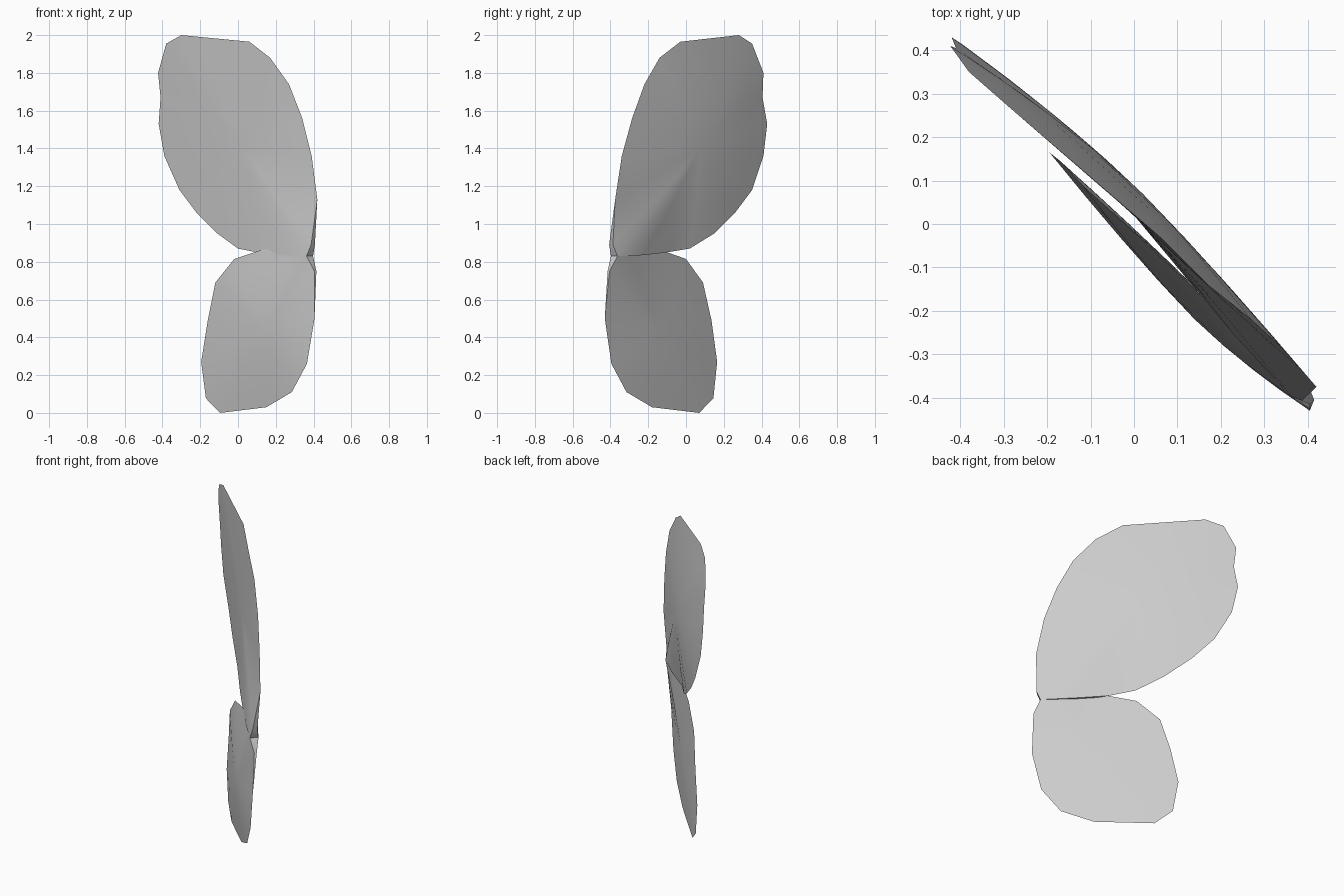
import bpy, bmesh

if "Cube" in bpy.data.objects:
    bpy.data.objects.remove(bpy.data.objects["Cube"])

grey = bpy.data.materials.new("soft grey")
grey.diffuse_color = (0.6, 0.6, 0.6, 1)
grey.use_nodes = True
grey.node_tree.nodes["Principled BSDF"].inputs["Base Color"].default_value = grey.diffuse_color


def wing(name, rim, centre, front_d, back_d):
    """Thin lens standing on the diagonal plane x + y = d.
    rim: (x, z, d, half gap); centre: (x, z)."""
    bm = bmesh.new()
    cx, cz = centre
    rims = []
    for side, mid in ((-1, front_d), (1, back_d)):
        # concentric rings, curving from the rim to the middle
        rings = []
        for t in (1, 0.75, 0.5, 0.25):
            ring = []
            for x, z, d, gap in rim:
                e = d + side * gap
                off = side * gap / 2 * t
                px = cx + (x - cx) * t + off
                dd = mid + (e - mid) * t ** 1.6
                ring.append(bm.verts.new((px, dd - px, cz + (z - cz) * t)))
            rings.append(ring)
        hub = bm.verts.new((cx, mid - cx, cz))
        n = len(rim)
        for i in range(n):
            j = (i + 1) % n
            for a, b in zip(rings, rings[1:]):
                bm.faces.new((a[i], a[j], b[j], b[i]))
            bm.faces.new((rings[-1][i], rings[-1][j], hub))
        rims.append(rings[0])
    # edge strip where the two skins part near the root
    for i in range(n):
        j = (i + 1) % n
        if rim[i][3] or rim[j][3]:
            bm.faces.new((rims[0][i], rims[0][j], rims[1][j], rims[1][i]))
    bmesh.ops.remove_doubles(bm, verts=bm.verts, dist=0.0005)
    bmesh.ops.recalc_face_normals(bm, faces=bm.faces)
    mesh = bpy.data.meshes.new(name)
    bm.to_mesh(mesh)
    bm.free()
    mesh.materials.append(grey)
    ob = bpy.data.objects.new(name, mesh)
    bpy.context.collection.objects.link(ob)
    bpy.ops.object.select_all(action='DESELECT')
    ob.select_set(True)
    bpy.context.view_layer.objects.active = ob
    bpy.ops.object.shade_smooth_by_angle(angle=0.8)


# large upper wing
wing("upper_wing", [
    (-0.30, 2.00, -0.02, 0), (0.06, 1.965, 0.03, 0), (0.17, 1.88, 0.03, 0),
    (0.27, 1.74, 0.05, 0), (0.34, 1.56, 0.055, 0), (0.39, 1.36, 0.05, 0),
    (0.42, 1.13, 0.045, 0), (0.397, 0.89, 0.0, 0.02), (0.38, 0.83, 0.0, 0.035),
    (0.24, 0.835, 0.0, 0.025), (0.10, 0.85, 0.0, 0.0), (0.00, 0.87, 0.02, 0),
    (-0.11, 0.95, 0.04, 0), (-0.22, 1.06, 0.04, 0), (-0.31, 1.18, 0.04, 0),
    (-0.39, 1.36, 0.02, 0), (-0.42, 1.53, 0.01, 0), (-0.41, 1.67, -0.005, 0),
    (-0.423, 1.80, -0.013, 0), (-0.38, 1.955, -0.03, 0),
], (0.02, 1.40), 0.02, 0.09)

# small lower wing
wing("lower_wing", [
    (0.38, 0.83, 0.0, 0.035), (0.41, 0.75, 0.0, 0.01), (0.405, 0.50, -0.025, 0),
    (0.365, 0.26, -0.03, 0), (0.285, 0.11, -0.03, 0), (0.15, 0.03, -0.03, 0),
    (-0.095, 0.0, -0.025, 0), (-0.17, 0.077, -0.025, 0),
    (-0.195, 0.27, -0.03, 0), (-0.16, 0.49, -0.025, 0),
    (-0.12, 0.69, -0.03, 0), (-0.02, 0.815, -0.02, 0),
    (0.14, 0.868, -0.01, 0), (0.30, 0.858, 0.0, 0.02),
], (0.14, 0.44), -0.08, -0.005)
